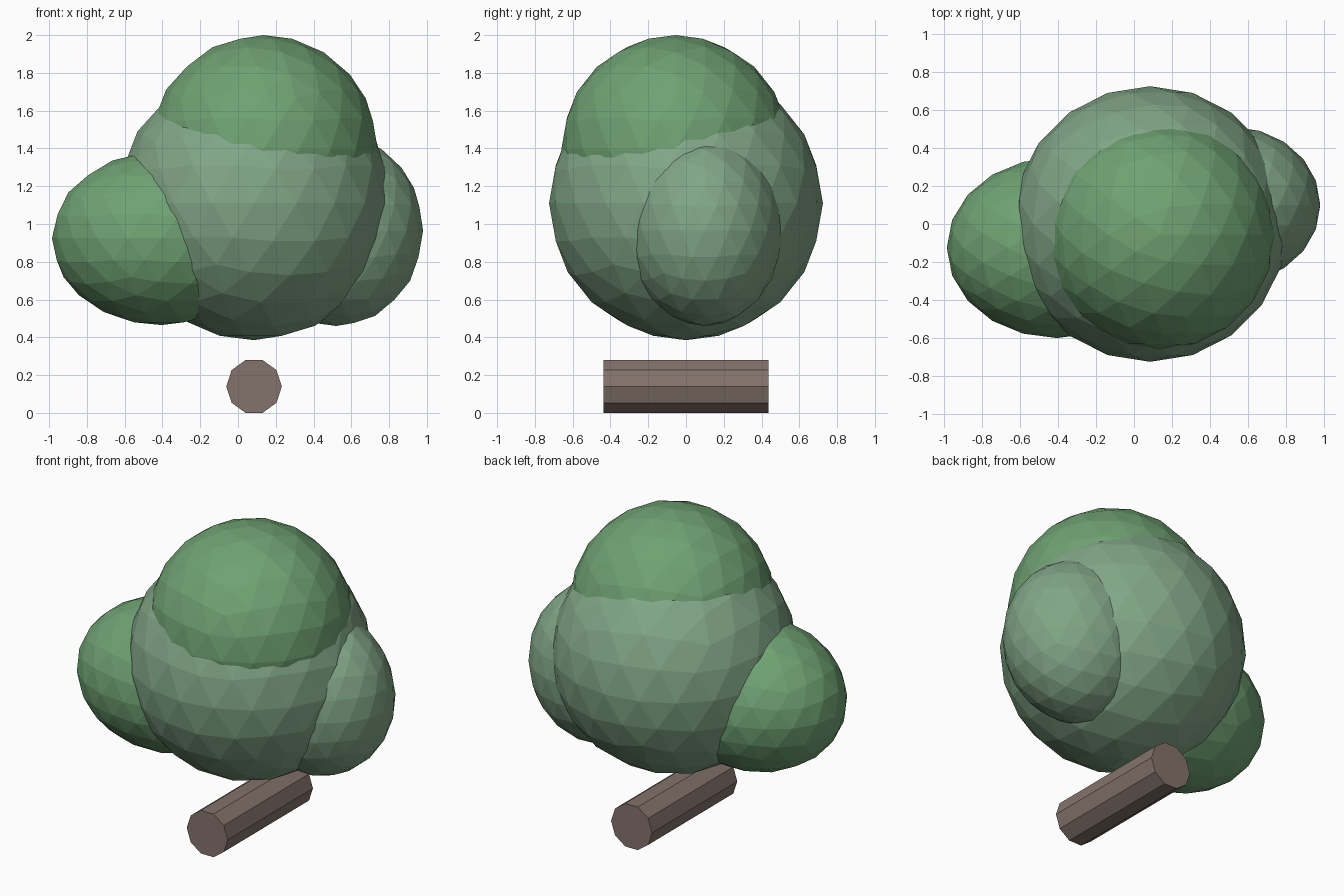
import bpy
from math import radians

if "Cube" in bpy.data.objects:
    bpy.data.objects.remove(bpy.data.objects["Cube"])


def material(name, rgb):
    mat = bpy.data.materials.new(name)
    mat.diffuse_color = (*rgb, 1.0)
    mat.use_nodes = True
    mat.node_tree.nodes["Principled BSDF"].inputs["Base Color"].default_value = mat.diffuse_color
    return mat


def finish(name, mat):
    obj = bpy.context.object
    obj.name = name
    obj.data.materials.append(mat)
    bpy.ops.object.transform_apply(location=False, rotation=True, scale=True)
    bpy.ops.object.shade_flat()
    return obj


leaf_bright = material("leaf_bright", (0.16, 0.36, 0.17))
leaf_pale = material("leaf_pale", (0.22, 0.38, 0.24))
bark = material("bark", (0.23, 0.17, 0.15))

# Foliage clumps: name, centre, radii, material
clumps = [
    ("foliage_main", (0.085, 0.0, 1.11), (0.725, 0.725, 0.725), leaf_pale),
    ("foliage_top", (0.135, -0.055, 1.395), (0.605, 0.605, 0.605), leaf_bright),
    ("foliage_left", (-0.405, -0.125, 0.925), (0.58, 0.475, 0.46), leaf_bright),
    ("foliage_right", (0.52, 0.1, 0.965), (0.46, 0.41, 0.505), leaf_pale),
]
for name, centre, radii, mat in clumps:
    bpy.ops.mesh.primitive_ico_sphere_add(subdivisions=3, radius=1, location=centre)
    bpy.context.object.scale = radii
    finish(name, mat)

# Trunk: ten-sided log lying front to back, flat side down
bpy.ops.mesh.primitive_cylinder_add(vertices=10, radius=0.147, depth=0.874,
                                    location=(0.085, 0, 0.14),
                                    rotation=(radians(90), radians(18), 0))
finish("trunk", bark)
